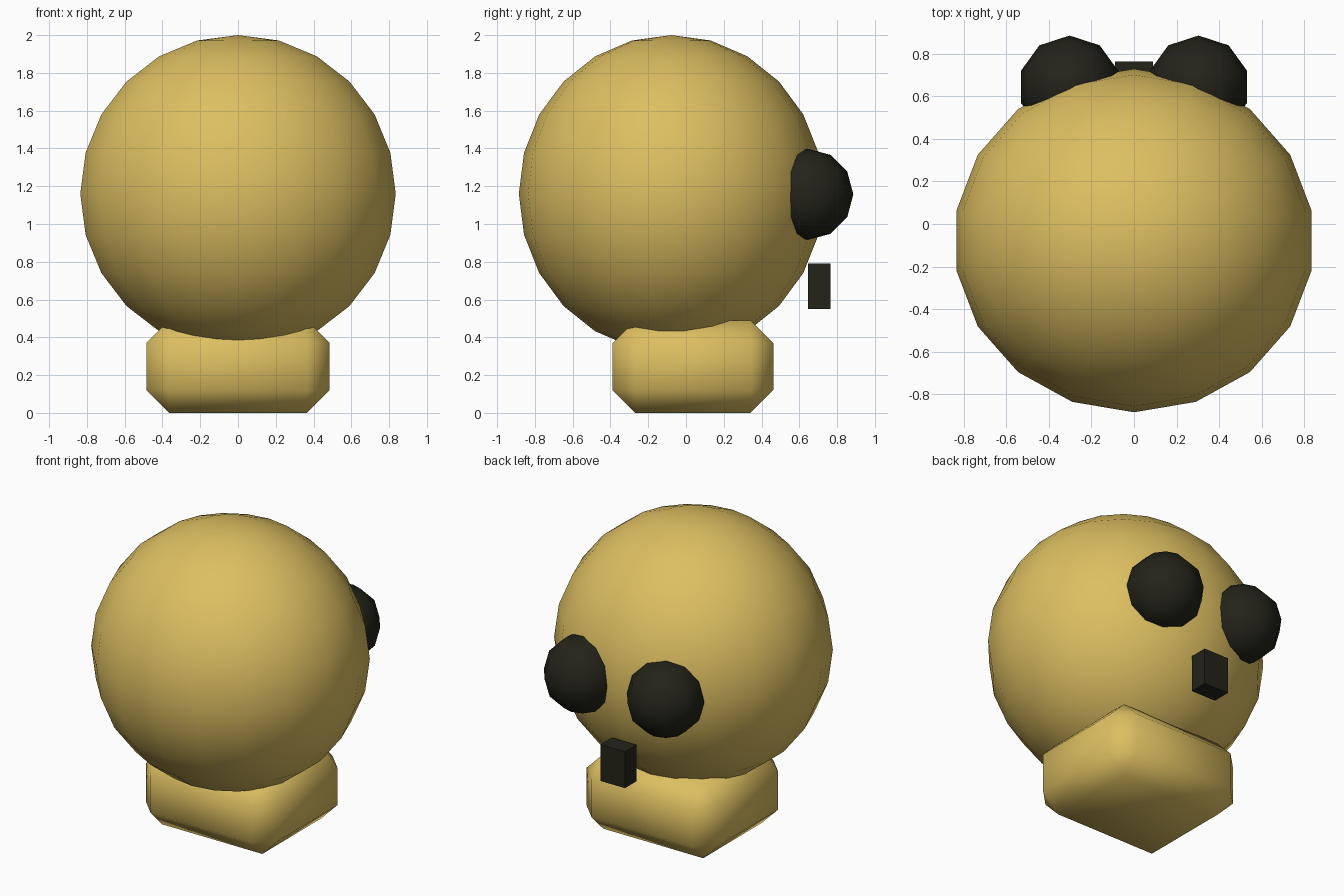
import bpy, bmesh
from mathutils import Matrix

if "Cube" in bpy.data.objects:
    bpy.data.objects.remove(bpy.data.objects["Cube"])


def material(name, rgb):
    m = bpy.data.materials.new(name)
    m.diffuse_color = (*rgb, 1)
    m.use_nodes = True
    m.node_tree.nodes["Principled BSDF"].inputs["Base Color"].default_value = m.diffuse_color
    return m


gold = material("gold", (0.72, 0.52, 0.12))
dark = material("dark", (0.017, 0.017, 0.010))


def finish(name, bm, mat, smooth):
    bmesh.ops.recalc_face_normals(bm, faces=bm.faces)
    for f in bm.faces:
        f.smooth = smooth
    mesh = bpy.data.meshes.new(name)
    bm.to_mesh(mesh)
    bm.free()
    mesh.materials.append(mat)
    ob = bpy.data.objects.new(name, mesh)
    bpy.context.collection.objects.link(ob)
    return ob


def ball(name, center, radii, segments, rings, mat):
    bm = bmesh.new()
    bmesh.ops.create_uvsphere(bm, u_segments=segments, v_segments=rings, radius=1)
    bm.transform(Matrix.Translation(center) @ Matrix.Diagonal((*radii, 1)))
    return finish(name, bm, mat, True)


def box(name, center, size, mat, bevel=0):
    bm = bmesh.new()
    bmesh.ops.create_cube(bm, size=1)
    bm.transform(Matrix.Translation(center) @ Matrix.Diagonal((*size, 1)))
    if bevel:
        bmesh.ops.bevel(bm, geom=bm.edges[:], offset=bevel, segments=1,
                        affect='EDGES', profile=0.5)
    return finish(name, bm, mat, bevel > 0)


# Large round head
ball("head", (0, -0.078, 1.16), (0.848, 0.807, 0.84), 18, 12, gold)

# Chamfered body block
box("body", (0, 0.037, 0.245), (0.97, 0.85, 0.49), gold, 0.12)

# Pair of eyes on the back (+y) side
for side, sx in (("left", -1), ("right", 1)):
    ball(side + "_eye", (sx * 0.303, 0.645, 1.157), (0.241, 0.241, 0.241), 10, 6, dark)

# Small block nose
box("nose", (0, 0.705, 0.67), (0.18, 0.12, 0.24), dark)
